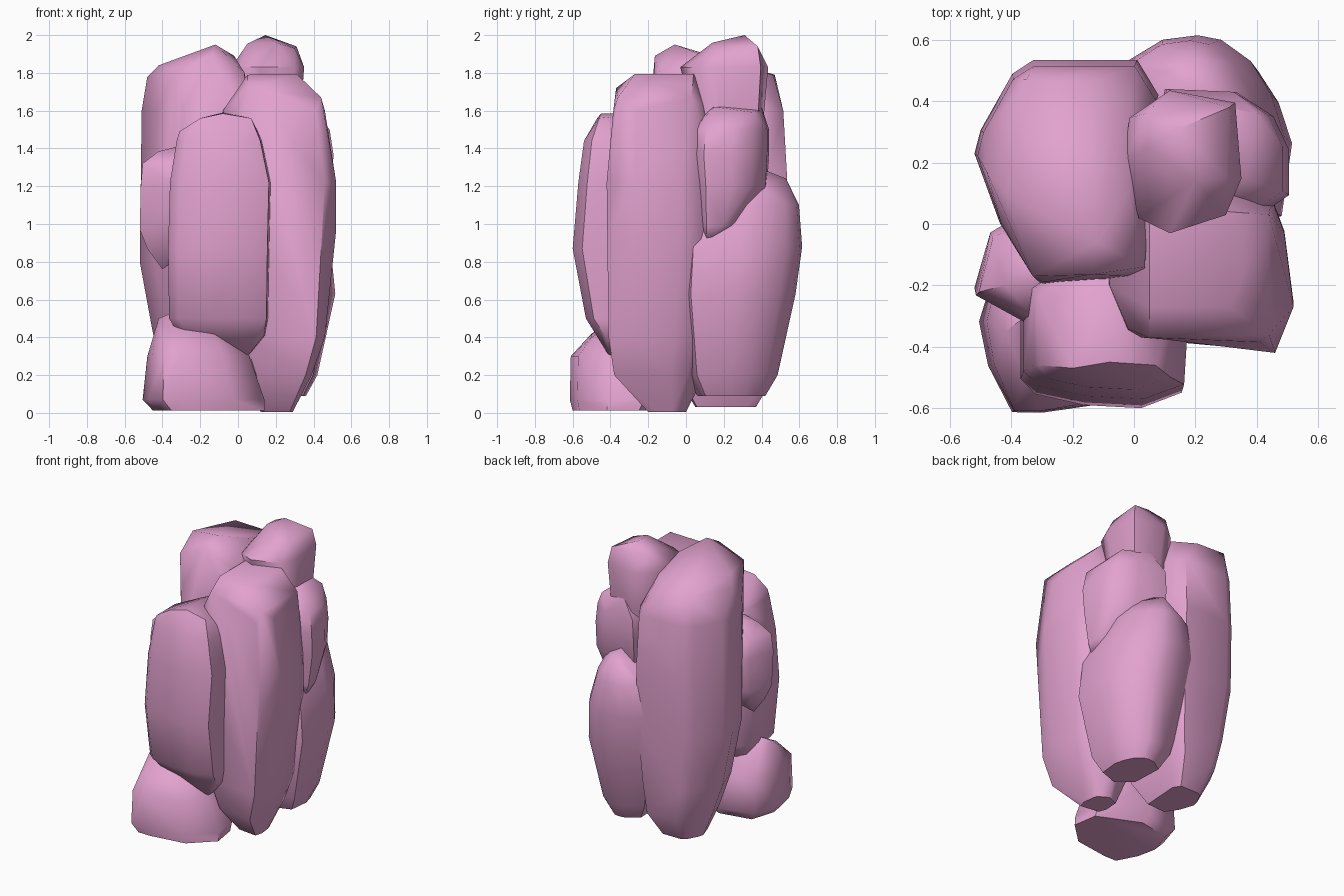
import bpy, bmesh

mat = bpy.data.materials.new("pink_stone")
mat.diffuse_color = (0.76, 0.36, 0.62, 1)


def rock(name, outline, levels, peaks=()):
    """Convex faceted stone: the plan outline is fitted to the box (z, x0, x1, y0, y1)
    of each level, plus optional single corner points."""
    xs, ys = [p[0] for p in outline], [p[1] for p in outline]
    bm = bmesh.new()
    for z, x0, x1, y0, y1 in levels:
        for x, y in outline:
            u = (x - min(xs)) / (max(xs) - min(xs))
            v = (y - min(ys)) / (max(ys) - min(ys))
            bm.verts.new((x0 + u * (x1 - x0), y0 + v * (y1 - y0), z))
    for p in peaks:
        bm.verts.new(p)
    hull = bmesh.ops.convex_hull(bm, input=bm.verts[:])
    loose = {g for g in hull["geom_interior"] + hull["geom_unused"]
             if isinstance(g, bmesh.types.BMVert) and g.is_valid}
    bmesh.ops.delete(bm, geom=list(loose), context='VERTS')
    bmesh.ops.dissolve_limit(bm, angle_limit=0.03, verts=bm.verts[:], edges=bm.edges[:])
    bmesh.ops.recalc_face_normals(bm, faces=bm.faces[:])
    me = bpy.data.meshes.new(name)
    bm.to_mesh(me)
    bm.free()
    me.materials.append(mat)
    ob = bpy.data.objects.new(name, me)
    bpy.context.collection.objects.link(ob)
    bpy.ops.object.select_all(action='DESELECT')
    ob.select_set(True)
    bpy.context.view_layer.objects.active = ob
    bpy.ops.object.shade_smooth_by_angle(angle=0.85)


# front slab, raised off the ground
rock("front_slab",
     [(-.37, -.2), (-.37, -.5), (-.32, -.55), (-.16, -.585), (.03, -.595),
      (.165, -.545), (.18, -.3), (.1, -.1), (-.25, -.1)],
     [(.41, -.31, .15, -.46, -.15), (.5, -.365, .165, -.53, -.12),
      (.87, -.37, .17, -.6, -.1), (1.22, -.36, .178, -.57, -.1),
      (1.44, -.325, .13, -.54, -.13)],
     [(.04, -.4, .29), (.07, -.46, 1.56), (-.08, -.45, 1.585), (-.2, -.47, 1.56),
      (-.31, -.46, 1.49), (-.31, -.25, 1.49), (-.08, -.2, 1.59)])

# tall right-hand pillar
rock("right_pillar",
     [(-.1, -.2), (-.03, -.37), (.17, -.385), (.46, -.42), (.52, -.27),
      (.49, -.03), (.45, .08), (.2, .2), (-.08, .1)],
     [(.005, .12, .29, -.2, .0), (.2, .06, .39, -.38, .1), (.4, -.02, .46, -.41, .15),
      (.97, -.1, .52, -.4, .2), (1.22, -.1, .52, -.42, .2),
      (1.6, -.08, .46, -.385, .14)],
     [(.05, -.37, 1.72), (.44, -.36, 1.67), (.05, -.27, 1.79), (.31, -.27, 1.795),
      (.31, .04, 1.795), (.05, .04, 1.79), (.44, .03, 1.67)])

# tall back-left pillar with a sloping top
rock("back_left_pillar",
     [(-.52, .23), (-.5, .31), (-.4, .49), (-.33, .535), (.01, .535), (.08, .42),
      (.04, 0), (.04, -.18), (-.3, -.2), (-.44, 0)],
     [(.03, -.3, -.05, .05, .37), (.2, -.38, .02, -.05, .47),
      (.42, -.45, .05, -.12, .49), (.8, -.52, .08, -.18, .52),
      (1.25, -.515, .08, -.2, .535), (1.6, -.51, .07, -.19, .515)],
     [(-.48, .17, 1.78), (-.42, .1, 1.84), (-.33, -.17, 1.81), (-.14, -.165, 1.89),
      (.035, -.14, 1.8), (-.12, -.06, 1.95), (-.02, .1, 1.89), (-.02, .33, 1.82),
      (-.14, .46, 1.79), (-.35, .47, 1.79)])

# rounded top stone
rock("top_stone",
     [(-.03, .2), (-.01, .35), (.12, .44), (.33, .4), (.35, .15), (.3, .03),
      (.12, -.03), (.02, .02)],
     [(1.3, .03, .3, .1, .36), (1.55, .0, .33, .06, .41), (1.83, -.035, .35, -.03, .435)],
     [(.145, .31, 2.0), (.05, .25, 1.955), (.2, .14, 1.96), (.31, .38, 1.94),
      (.04, .36, 1.94), (.3, .15, 1.93)])

# middle stone on the right
rock("right_middle_stone",
     [(.5, .1), (.5, .25), (.45, .36), (.33, .44), (.1, .45), (.05, .2),
      (.2, .03), (.4, .03)],
     [(.99, .15, .47, .07, .3), (1.2, .05, .5, .04, .43), (1.37, .05, .505, .025, .44),
      (1.5, .06, .485, .04, .44)],
     [(.44, .11, .9), (.36, .15, 1.62), (.4, .36, 1.59), (.2, .4, 1.62), (.15, .1, 1.6)])

# large lower stone at the back right
rock("back_right_stone",
     [(-.07, .5), (.1, .6), (.22, .615), (.3, .6), (.4, .53), (.47, .42), (.515, .28),
      (.48, .03), (.2, -.05), (-.05, .1)],
     [(.09, .1, .36, .06, .42), (.2, .04, .42, .0, .485), (.63, -.05, .515, -.05, .58),
      (.88, -.07, .49, -.04, .615), (1.1, -.04, .41, .05, .598)],
     [(.2, .53, 1.24), (.2, .43, 1.28), (.33, .38, 1.22), (.1, .5, 1.2)])

# low stone at the front left
rock("front_foot_stone",
     [(-.51, -.3), (-.48, -.45), (-.4, -.61), (-.3, -.612), (-.02, -.57), (.15, -.4),
      (.12, -.2), (-.2, -.05), (-.45, -.1)],
     [(.012, -.45, .14, -.6, -.12), (.07, -.505, .14, -.615, -.08),
      (.3, -.48, .06, -.61, -.08)],
     [(-.35, -.5, .42), (-.42, -.35, .5), (-.35, -.3, .53), (-.15, -.3, .5),
      (-.12, -.5, .4)])

# small stone on the left
rock("left_side_stone",
     [(-.44, .02), (-.48, -.01), (-.52, -.23), (-.36, -.34), (-.25, -.25), (-.25, 0)],
     [(.87, -.48, -.25, -.24, -.06), (.97, -.52, -.2, -.29, -.02),
      (1.2, -.515, -.2, -.335, .0), (1.32, -.505, -.2, -.31, -.02)],
     [(-.4, -.18, .76), (-.42, -.2, 1.385), (-.3, -.2, 1.415), (-.3, -.08, 1.41)])
